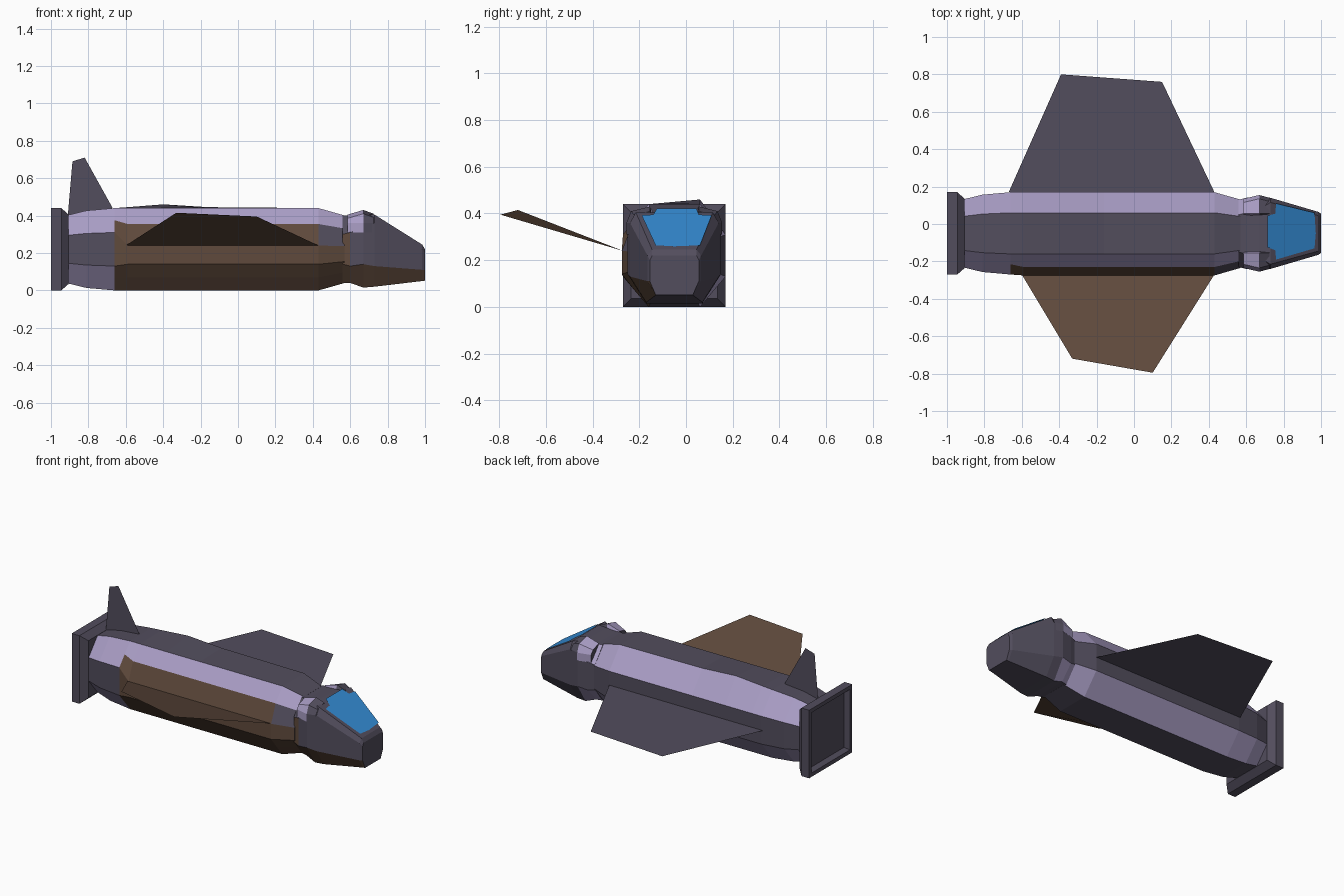
import bpy, bmesh

if "Cube" in bpy.data.objects:
    bpy.data.objects.remove(bpy.data.objects["Cube"])

CY, CZ = -0.05, 0.22   # centre line of the fuselage


def material(name, rgb):
    m = bpy.data.materials.new(name)
    m.diffuse_color = (*rgb, 1)
    m.use_nodes = True
    m.node_tree.nodes["Principled BSDF"].inputs["Base Color"].default_value = m.diffuse_color
    return m


MATS = [material("dark_hull", (0.085, 0.075, 0.11)),
        material("pale_trim", (0.40, 0.34, 0.56)),
        material("brown_panel", (0.115, 0.068, 0.045)),
        material("glass", (0.035, 0.26, 0.66))]
DARK, TRIM, BROWN, GLASS = range(4)


def finish(name, bm, recalc=True):
    if recalc:
        bmesh.ops.recalc_face_normals(bm, faces=bm.faces)
    me = bpy.data.meshes.new(name)
    bm.to_mesh(me)
    bm.free()
    for m in MATS:
        me.materials.append(m)
    ob = bpy.data.objects.new(name, me)
    bpy.context.collection.objects.link(ob)
    return ob


def loft(name, rings, colour=lambda ring, side: DARK):
    """Skin a list of closed rings of 3D points and cap both ends."""
    bm = bmesh.new()
    vs = [[bm.verts.new(p) for p in r] for r in rings]
    n = len(rings[0])
    for i in range(len(vs) - 1):
        for k in range(n):
            j = (k + 1) % n
            f = bm.faces.new((vs[i][k], vs[i][j], vs[i + 1][j], vs[i + 1][k]))
            f.material_index = colour(i, k)
    bm.faces.new(vs[0])
    bm.faces.new(vs[-1])
    return finish(name, bm)


def sheet(name, pts, colour):
    bm = bmesh.new()
    f = bm.faces.new([bm.verts.new(p) for p in pts])
    f.material_index = colour
    f.normal_update()
    if f.normal.z < 0:
        f.normal_flip()
    return finish(name, bm, False)


# Fuselage cross-sections as (y, z) offsets, starting at the top -y corner
far_side = [(-.11, -.22), (.11, -.22), (.22, -.09), (.22, .09), (.11, .22)]
plain = [(-.11, .22), (-.165, .155), (-.22, .09), (-.22, -.09), (-.165, -.155)] + far_side
panel = [(-.11, .22), (-.18, .135), (-.225, .02), (-.225, -.08), (-.17, -.15)] + far_side


def body_ring(x, s, shape, hump=0.0):
    r = [(x, CY + y * s, CZ + z * s) for y, z in shape]
    r[-1] = (x, r[-1][1], r[-1][2] + hump)
    return r


def body_colour(ring, side):
    if side in (0, 5 + 1, 8):            # chamfers
        return TRIM
    if ring < 2:                         # tail section
        return TRIM if side in (1, 3, 4) else DARK
    if side in (2, 3, 4) or (side == 1 and ring < 5):
        return BROWN
    return DARK


loft("fuselage", [body_ring(-.91, .83, plain), body_ring(-.81, .94, plain),
                  body_ring(-.66, 1, plain), body_ring(-.59, 1, panel, .005),
                  body_ring(-.40, 1, panel, .02), body_ring(-.16, 1, panel, .005),
                  body_ring(.43, 1, panel), body_ring(.57, .82, panel)],
     lambda i, k: BROWN if (i in (2, 3, 4, 5) and k == 1) else body_colour(i, k))


# Square engine frame with a recessed rear
def square(x, h):
    return [(x, CY + a * h, CZ + b * h) for a, b in ((-1, 1), (-1, -1), (1, -1), (1, 1))]


loft("engine_frame", [square(-.97, .18), square(-1, .195), square(-1, .22),
                      square(-.945, .22), square(-.905, .185)])


# Cockpit: octagonal rings given by top, bottom and half-widths
def nose_ring(x, top, wt, zu, w, zl, bot, wb):
    half = [(wt, top), (w, zu), (w, zl), (wb, bot)]
    return ([(x, CY - y, z) for y, z in half] +
            [(x, CY + y, z) for y, z in reversed(half)])


def nose_colour(ring, side):
    if side == 2 or (side == 1 and ring == 0):
        return BROWN
    return TRIM if ring < 2 and side in (4, 6) else DARK


loft("cockpit", [nose_ring(.56, .40, .10, .30, .18, .14, .04, .10),
                 nose_ring(.60, .40, .11, .31, .19, .13, .04, .11),
                 nose_ring(.67, .405, .13, .33, .20, .14, .015, .12),
                 nose_ring(.73, .405, .165, .36, .19, .13, .02, .12),
                 nose_ring(.985, .245, .095, .22, .115, .11, .05, .08),
                 nose_ring(1.0, .22, .095, .20, .105, .11, .052, .08)], nose_colour)

# Raised corner blocks behind the canopy
for side, label in ((-1, "front"), (1, "back")):
    def block(x, grow, top):
        return [(x, CY + side * y, z) for y, z in
                ((.09, .38), (.105, top), (.165 + grow, top - .02),
                 (.185 + grow, .36), (.185 + grow, .31))]
    loft(f"canopy_block_{label}", [block(.585, 0, .405), block(.67, .02, .43),
                                   block(.725, .005, .41)],
         lambda i, k: TRIM if i == 0 else DARK)

# Windshield lying on the sloped nose
outline = [(.715, .045), (.755, .055), (.76, .11), (.965, .06), (.972, -.05),
           (.965, -.13), (.76, -.19), (.755, -.14), (.715, -.125)]
sheet("windshield", [(x, y, .411 - .627 * (x - .73)) for x, y in outline], GLASS)

# Thin wings and tail fin
sheet("front_wing", [(-.60, -.27, .24), (-.33, -.72, .415), (.10, -.795, .395), (.43, -.27, .24)], BROWN)
sheet("back_wing", [(-.67, .17, .22), (-.39, .80, .22), (.15, .76, .22), (.43, .17, .22)], DARK)
sheet("tail_fin", [(-.91, CY, .40), (-.885, CY, .69), (-.82, CY, .71), (-.67, CY, .44)], DARK)
